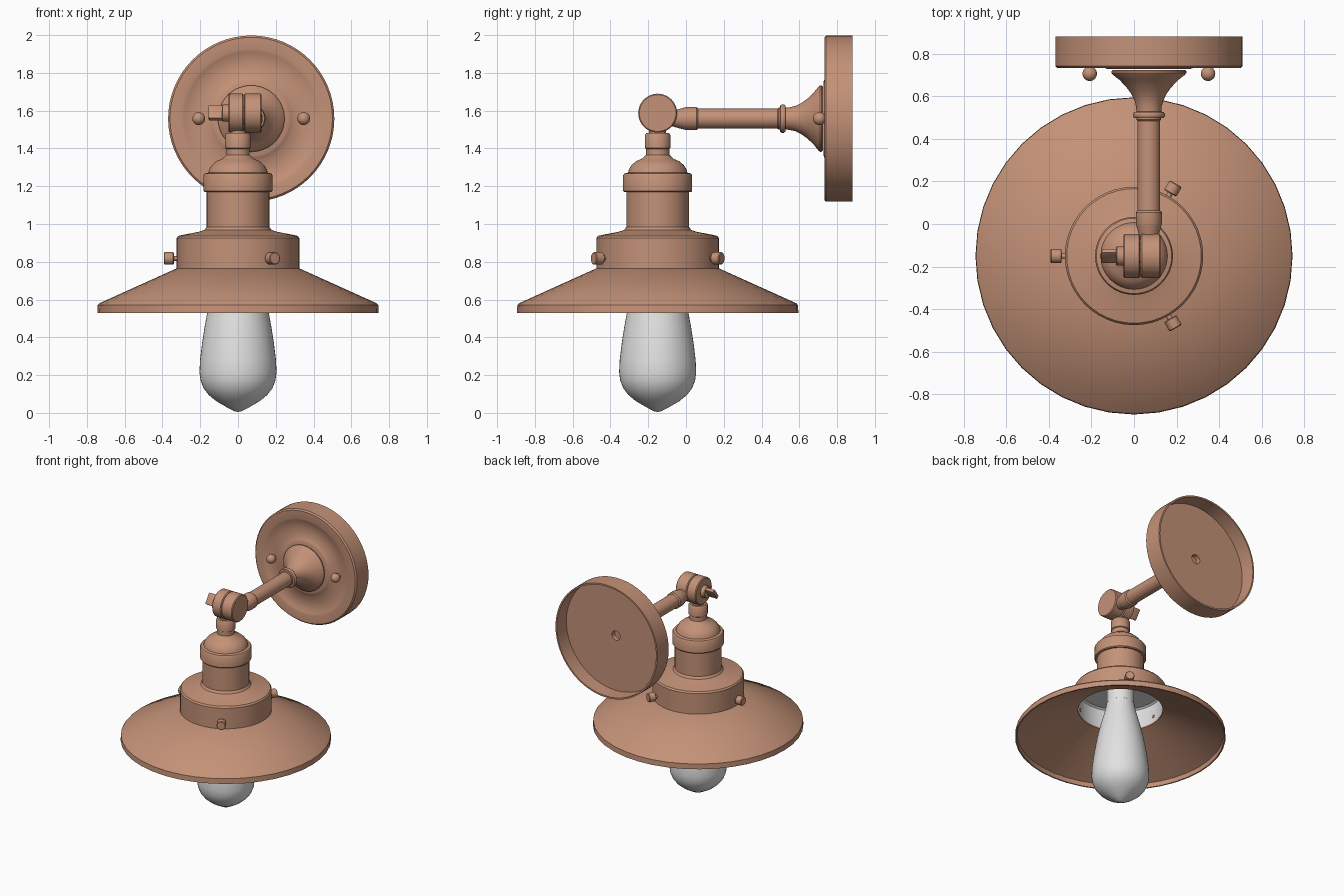
import bpy, bmesh, math
from mathutils import Matrix, Vector

if "Cube" in bpy.data.objects:
    bpy.data.objects.remove(bpy.data.objects["Cube"])


def material(name, rgb):
    m = bpy.data.materials.new(name)
    m.diffuse_color = (*rgb, 1)
    m.use_nodes = True
    m.node_tree.nodes["Principled BSDF"].inputs["Base Color"].default_value = m.diffuse_color
    return m


COPPER = material("copper", (0.55, 0.285, 0.185))
WHITE = material("white glass", (0.76, 0.76, 0.76))
TO_Y = Matrix.Rotation(math.radians(-90), 4, 'X')   # local z -> +y
TO_X = Matrix.Rotation(math.radians(90), 4, 'Y')    # local z -> +x


def finish(name, bm, mat, matrix, angle=35):
    bmesh.ops.recalc_face_normals(bm, faces=bm.faces)
    me = bpy.data.meshes.new(name)
    bm.to_mesh(me)
    bm.free()
    me.transform(matrix)
    me.materials.append(mat)
    ob = bpy.data.objects.new(name, me)
    bpy.context.collection.objects.link(ob)
    bpy.ops.object.select_all(action='DESELECT')
    ob.select_set(True)
    bpy.context.view_layer.objects.active = ob
    bpy.ops.object.shade_smooth_by_angle(angle=math.radians(angle))
    return ob


def lathe(name, profile, mat=COPPER, loc=(0, 0, 0), rot=Matrix(), steps=48, closed=False):
    """Spin (radius, height) points around the local z axis."""
    bm = bmesh.new()
    pts = list(profile) + ([profile[0]] if closed else [])
    vs = [bm.verts.new((r, 0, h)) for r, h in pts]
    es = [bm.edges.new(p) for p in zip(vs, vs[1:])]
    bmesh.ops.spin(bm, geom=vs + es, cent=(0, 0, 0), axis=(0, 0, 1),
                   angle=2 * math.pi, steps=steps)
    bmesh.ops.remove_doubles(bm, verts=bm.verts, dist=1e-5)
    return finish(name, bm, mat, Matrix.Translation(loc) @ rot)


def rod(name, r, h0, h1, loc, rot, b=0.004, steps=32):
    """Closed cylinder with a small edge bevel."""
    return lathe(name, [(0, h0), (r - b, h0), (r, h0 + b), (r, h1 - b), (r - b, h1), (0, h1)],
                 loc=loc, rot=rot, steps=steps)


LAMP = (0, -0.15, 0)
ARM = (0.07, 0, 1.558)
KNUCKLE = (0, -0.15, 1.587)

# Shade, thin shell open underneath
lathe("shade", [(0.30, 0.765), (0.325, 0.765), (0.735, 0.58), (0.743, 0.57), (0.745, 0.53),
                (0.735, 0.53), (0.732, 0.565), (0.30, 0.755)], loc=LAMP, steps=40, closed=True)

# Collar, socket cap and neck as one turned shell
lathe("socket_body", [
    (0.308, 0.76), (0.325, 0.762), (0.325, 0.925), (0.316, 0.937), (0.285, 0.944),
    (0.21, 0.958), (0.178, 0.968), (0.166, 0.985), (0.166, 1.17), (0.178, 1.17),
    (0.183, 1.176), (0.183, 1.258), (0.177, 1.267), (0.157, 1.272), (0.152, 1.29),
    (0.138, 1.312), (0.115, 1.332), (0.085, 1.345), (0.07, 1.358), (0.062, 1.366),
    (0.062, 1.398), (0.068, 1.402), (0.068, 1.47), (0.06, 1.482), (0, 1.482)], loc=LAMP)

# White liner inside the collar
lathe("socket_liner", [(0.304, 0.757), (0.304, 0.915), (0.29, 0.925), (0, 0.925)], WHITE, LAMP)

# Bulb with a straight neck
lathe("bulb", [
    (0, 0.005), (0.02, 0.009), (0.06, 0.03), (0.115, 0.062), (0.155, 0.095), (0.182, 0.13),
    (0.198, 0.17), (0.204, 0.215), (0.201, 0.28), (0.19, 0.37), (0.176, 0.46), (0.161, 0.54),
    (0.14, 0.63), (0.118, 0.71), (0.103, 0.77), (0.10, 0.80)], WHITE, LAMP)
lathe("bulb_neck", [(0.10, 0.80), (0.096, 0.803), (0.096, 0.925)], WHITE, LAMP)

# Three thumb screws around the collar
for i, deg in enumerate((60, 180, 300)):
    turn = Matrix.Rotation(math.radians(deg), 4, 'Z') @ TO_X
    pos = (0, -0.15, 0.818)
    rod(f"thumb_screw_head_{i}", 0.033, 0.34, 0.392, pos, turn, steps=20)
    rod(f"thumb_screw_shaft_{i}", 0.013, 0.30, 0.345, pos, turn, b=0.001, steps=12)

# Swivel knuckle: two discs, the lower stem and a washer
rod("knuckle_neck_half", 0.103, -0.05, 0.029, KNUCKLE, TO_X, b=0.006, steps=40)
rod("knuckle_arm_half", 0.103, 0.031, 0.125, KNUCKLE, TO_X, b=0.006, steps=40)
rod("knuckle_stem", 0.045, 1.46, 1.53, LAMP, Matrix())
rod("knuckle_washer", 0.045, -0.085, -0.045, KNUCKLE, TO_X)

# Wing nut blade, tilted about the pivot axis
bm = bmesh.new()
bmesh.ops.create_cube(bm, size=1)
bmesh.ops.bevel(bm, geom=bm.edges[:], offset=0.06, segments=1, affect='EDGES')
finish("wing_nut", bm, COPPER,
       Matrix.Translation(Vector(KNUCKLE) + Vector((-0.118, 0, 0.003)))
       @ Matrix.Rotation(math.radians(-35), 4, 'X') @ Matrix.Diagonal((0.074, 0.025, 0.085, 1)))

# Arm: ferrule, tube, ring and flared flange
lathe("arm", [
    (0, -0.075), (0.04, -0.075), (0.05, -0.04), (0.058, -0.01), (0.061, 0.0), (0.061, 0.055),
    (0.056, 0.062), (0.053, 0.064), (0.053, 0.485), (0.058, 0.49), (0.058, 0.497),
    (0.07, 0.499), (0.075, 0.507), (0.075, 0.518), (0.07, 0.526), (0.058, 0.528),
    (0.06, 0.55), (0.067, 0.58), (0.082, 0.61), (0.105, 0.642), (0.138, 0.677),
    (0.168, 0.70), (0.176, 0.71), (0.176, 0.718), (0.17, 0.724), (0, 0.724)],
    loc=ARM, rot=TO_Y)

# Wall plate: dished face, thin rim, hollow back with a centre hole
lathe("wall_plate", [
    (0.036, 0.728), (0.195, 0.728), (0.21, 0.734), (0.225, 0.744), (0.29, 0.748),
    (0.335, 0.745), (0.355, 0.736), (0.37, 0.732), (0.43, 0.732), (0.44, 0.742),
    (0.44, 0.882), (0.428, 0.882), (0.428, 0.765), (0.036, 0.765)],
    loc=ARM, rot=TO_Y, steps=64, closed=True)

# Ball-headed plate screws
for side in (-1, 1):
    pos = (0.07 + side * 0.278, 0.706, 1.558)
    ball = [(0.034 * math.sin(math.pi * k / 12), -0.034 * math.cos(math.pi * k / 12))
            for k in range(13)]
    label = "left" if side < 0 else "right"
    lathe(f"plate_screw_{label}", ball, loc=pos, rot=TO_Y, steps=24)
    rod(f"plate_screw_shaft_{label}", 0.015, 0.0, 0.05, pos, TO_Y, b=0.001, steps=12)
